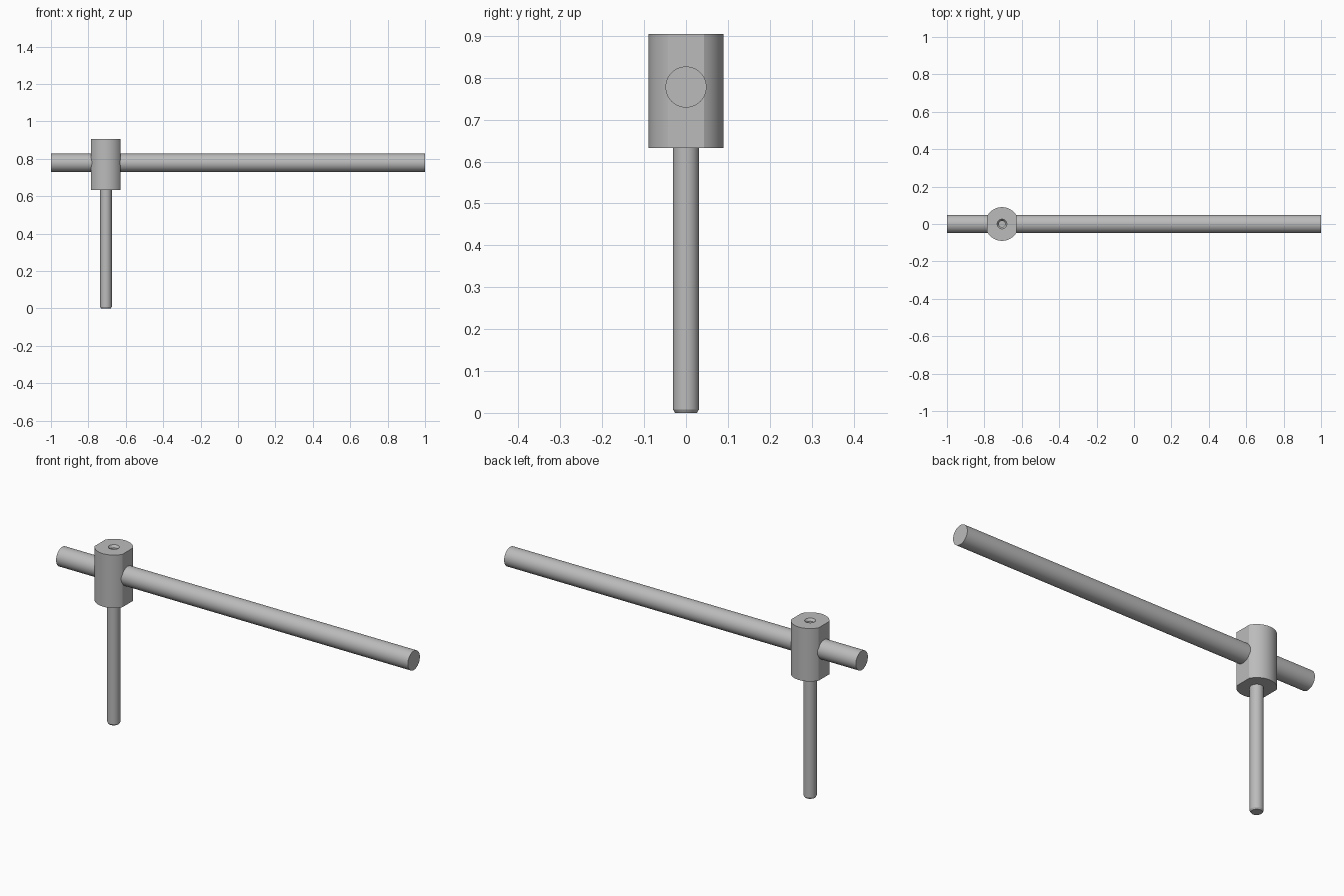
import bpy, bmesh
from math import pi, radians
from mathutils import Matrix, Vector

cube = bpy.data.objects.get("Cube")
if cube:
    bpy.data.objects.remove(cube, do_unlink=True)

AXIS_X = -0.706   # centre line of the clamp block and pin

steel = bpy.data.materials.new("steel_grey")
steel.use_nodes = True
steel.diffuse_color = (0.5, 0.5, 0.5, 1)
steel.node_tree.nodes["Principled BSDF"].inputs["Base Color"].default_value = (0.5, 0.5, 0.5, 1)


def lathe(name, profile, location, rotation=(0, 0, 0), sides=64, flat=None):
    """Spin (radius, height) points round z; optionally slice flats at x = +-flat."""
    bm = bmesh.new()
    verts = [bm.verts.new((r, 0, z)) for r, z in profile]
    edges = [bm.edges.new(pair) for pair in zip(verts, verts[1:])]
    bmesh.ops.spin(bm, geom=verts + edges, cent=(0, 0, 0), axis=(0, 0, 1),
                   angle=2 * pi, steps=sides, use_merge=True)
    bmesh.ops.remove_doubles(bm, verts=bm.verts, dist=1e-5)
    if flat:
        for side in (-1, 1):
            cut = bmesh.ops.bisect_plane(bm, geom=bm.verts[:] + bm.edges[:] + bm.faces[:],
                                         plane_co=(side * flat, 0, 0), plane_no=(side, 0, 0),
                                         clear_outer=True)
            rim = [e for e in cut["geom_cut"] if isinstance(e, bmesh.types.BMEdge)]
            bmesh.ops.holes_fill(bm, edges=rim, sides=0)
    bmesh.ops.recalc_face_normals(bm, faces=bm.faces)
    mesh = bpy.data.meshes.new(name)
    bm.to_mesh(mesh)
    bm.free()
    mesh.materials.append(steel)
    obj = bpy.data.objects.new(name, mesh)
    obj.location, obj.rotation_euler = location, rotation
    bpy.context.collection.objects.link(obj)
    bpy.ops.object.select_all(action='DESELECT')
    obj.select_set(True)
    bpy.context.view_layer.objects.active = obj
    bpy.ops.object.shade_smooth_by_angle(angle=radians(25))
    return obj


# Long horizontal bar
lathe("cross_bar", [(0, -1), (0.049, -1), (0.049, 1), (0, 1)],
      (0, 0, 0.778), (0, pi / 2, 0))

# Round block with two flats and a small stepped hole in the top
lathe("clamp_block",
      [(0, 0.633), (0.09, 0.633), (0.09, 0.905), (0.026, 0.905),
       (0.017, 0.893), (0.017, 0.86), (0, 0.86)],
      (AXIS_X, 0, 0), flat=0.079)

# Slim pin with a chamfered tip
lathe("lower_pin", [(0, 0), (0.026, 0), (0.031, 0.008), (0.031, 0.64), (0, 0.64)],
      (AXIS_X, 0, 0), sides=48)
